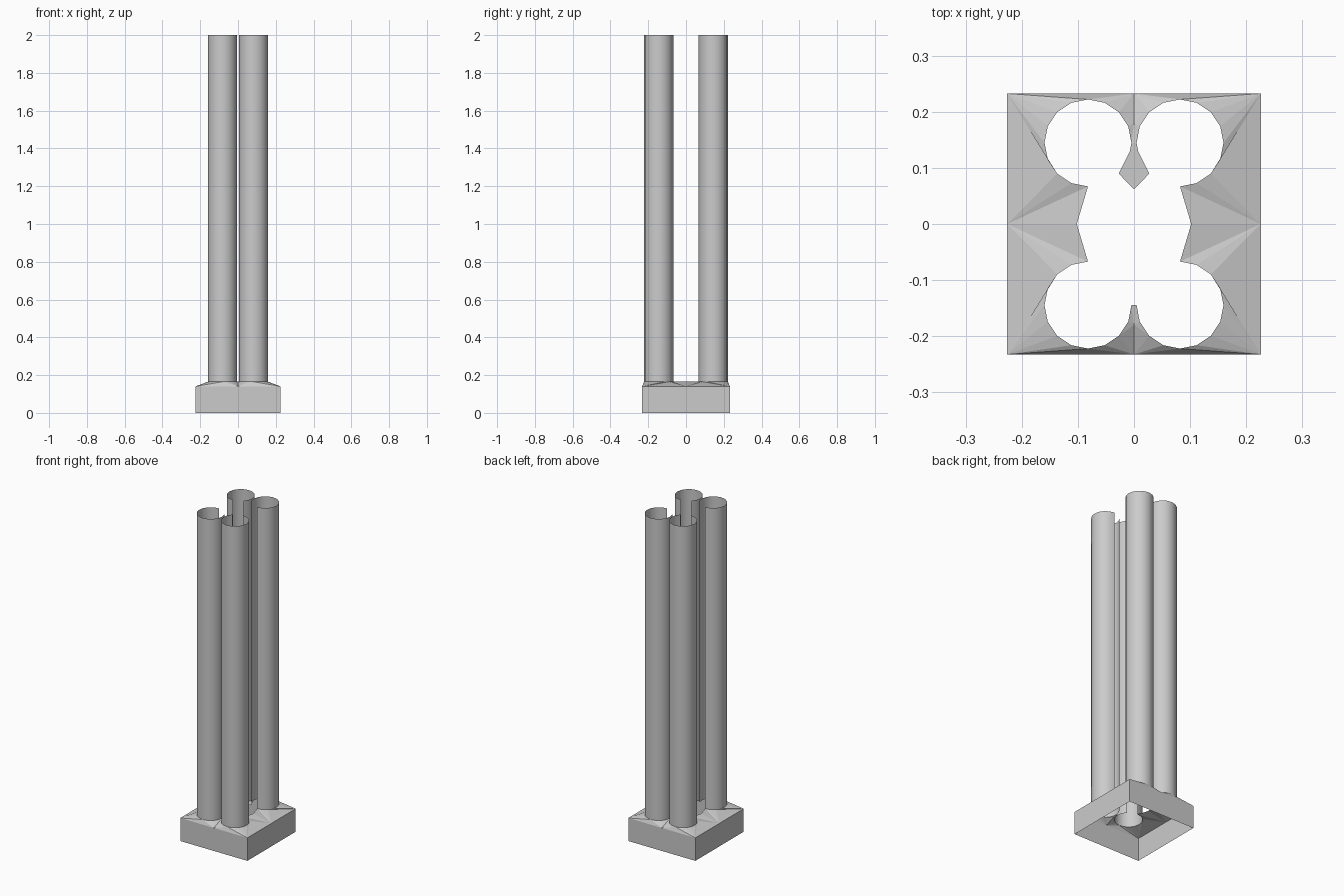
import bpy, bmesh
from math import cos, sin, radians

if "Cube" in bpy.data.objects:
    bpy.data.objects.remove(bpy.data.objects["Cube"])

CX, CY, R = 0.082, 0.1445, 0.0775      # tube centre and radius
HX, HY = 0.226, 0.2325                 # base half size
Z_EDGE, Z_TOP, TOP = 0.14, 0.165, 2.0


def arc(a0, a1, z):
    """Points of a 16-sided circle around the tube in the +x +y corner."""
    n = round((a1 - a0) / 22.5)
    return [(CX + R * cos(radians(a0 + 22.5 * i)),
             CY + R * sin(radians(a0 + 22.5 * i)), z) for i in range(n + 1)]


def make(name, polys):
    bm = bmesh.new()
    for p in polys:
        bm.faces.new([bm.verts.new(v) for v in p])
    bmesh.ops.remove_doubles(bm, verts=bm.verts, dist=0.0005)
    bmesh.ops.recalc_face_normals(bm, faces=bm.faces)
    me = bpy.data.meshes.new(name)
    bm.to_mesh(me)
    bm.free()
    ob = bpy.data.objects.new(name, me)
    bpy.context.collection.objects.link(ob)
    return ob


def mirrored(polys, sx, sy):
    out = []
    for p in polys:
        q = [(x * sx, y * sy, z) for x, y, z in p]
        out.append(q if sx * sy > 0 else q[::-1])
    return out


def fan(apex, pts):
    return [(apex, a, b) for a, b in zip(pts, pts[1:])]


# Four open tubes, each with a 45 degree slot facing the middle
low, high = arc(-90, 225, Z_TOP), arc(-90, 225, TOP)
wall = [(low[i], low[i + 1], high[i + 1], high[i]) for i in range(len(low) - 1)]
for sx, side in ((-1, "left"), (1, "right")):
    for sy, end in ((-1, "front"), (1, "back")):
        tube = make(f"{end}_{side}_tube", mirrored(wall, sx, sy))
        bpy.ops.object.select_all(action='DESELECT')
        tube.select_set(True)
        bpy.context.view_layer.objects.active = tube
        bpy.ops.object.shade_smooth_by_angle(angle=radians(30))

# One corner of the sloping base top, fitted around a tube
side_mid, corner, end_mid = (HX, 0, Z_EDGE), (HX, HY, Z_EDGE), (0, HY, Z_EDGE)
inner_side, inner_end = (0.102, 0, Z_TOP), (0, 0.18, Z_TOP - 0.005)
tongue = (0, CY, Z_TOP)
outer_arc = arc(-90, 90, Z_TOP)
quarter = fan(side_mid, [inner_side] + outer_arc[:3])
quarter += [(side_mid, outer_arc[2], corner)]
quarter += fan(corner, outer_arc[2:])
quarter += [(corner, outer_arc[-1], end_mid)]
quarter += fan(end_mid, arc(90, 135, Z_TOP) + [inner_end])
quarter += fan(inner_end, arc(135, 180, Z_TOP) + [tongue])
# The skirt below it, open at the bottom
for a, b in ((side_mid, corner), (corner, end_mid)):
    quarter.append((a, b, (b[0], b[1], 0), (a[0], a[1], 0)))
# Extra diamond tongue that exists at the back only
back_tongue = fan(tongue, arc(180, 225, Z_TOP) + [(0, 0.062, Z_TOP)])

faces = []
for sx in (-1, 1):
    for sy in (-1, 1):
        faces += mirrored(quarter, sx, sy)
    faces += mirrored(back_tongue, sx, 1)
make("base", faces)
